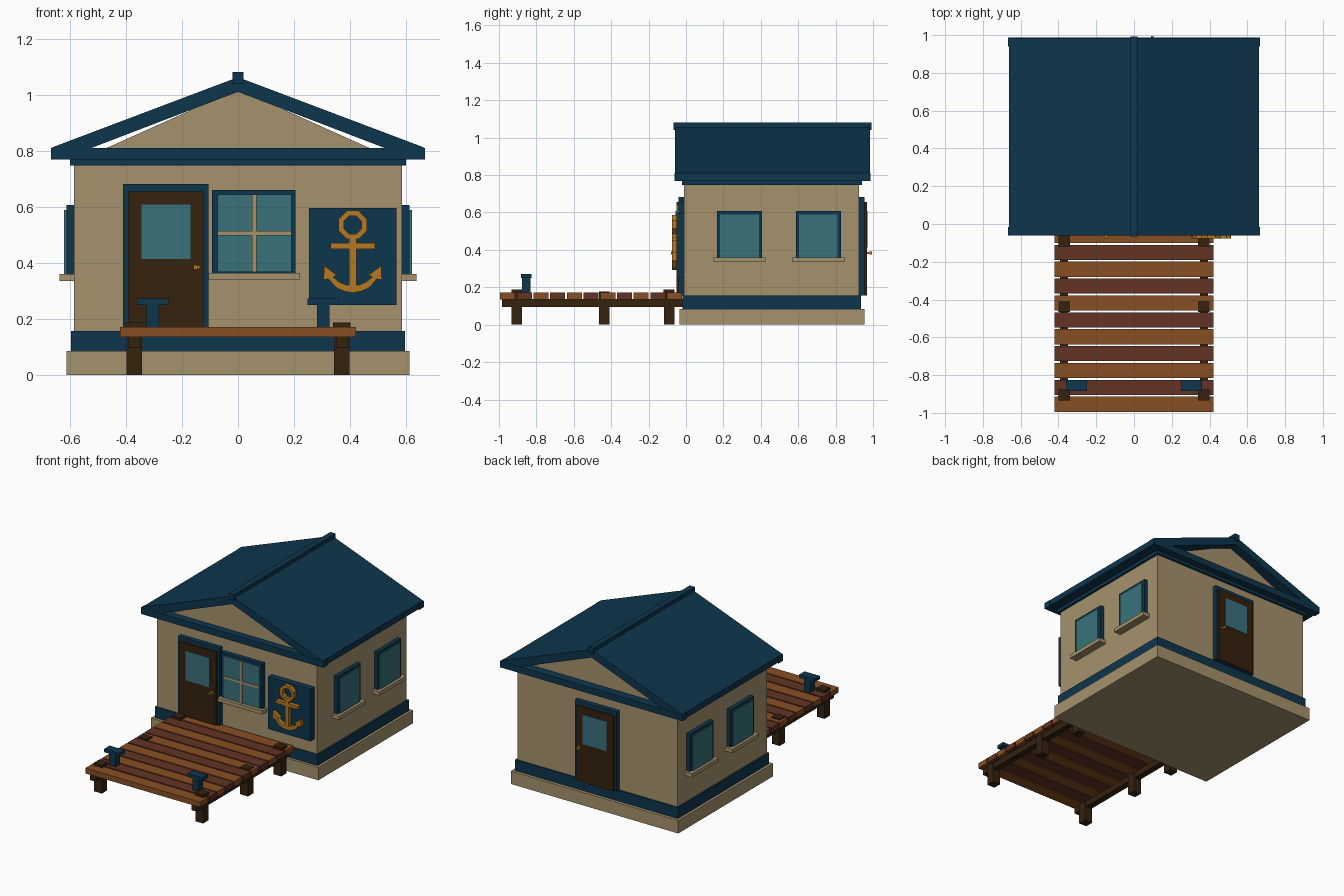
import bpy, bmesh, math

if "Cube" in bpy.data.objects:
    bpy.data.objects.remove(bpy.data.objects["Cube"])


def material(name, hex_code):
    srgb = [int(hex_code[i:i + 2], 16) / 255 for i in (0, 2, 4)]
    lin = [c / 12.92 if c <= 0.04045 else ((c + 0.055) / 1.055) ** 2.4 for c in srgb]
    m = bpy.data.materials.new(name)
    m.diffuse_color = (*lin, 1)
    m.use_nodes = True
    m.node_tree.nodes["Principled BSDF"].inputs["Base Color"].default_value = m.diffuse_color
    return m


TAN = material("sand plaster", "A6926D")
NAVY = material("navy paint", "0D364D")
GLASS = material("teal glass", "38727B")
DARK = material("dark timber", "35220F")
LIGHT = material("light plank", "884E22")
RED = material("red plank", "633324")
GOLD = material("gold", "B67820")


def finish(name, bm, mat):
    bmesh.ops.recalc_face_normals(bm, faces=bm.faces)
    me = bpy.data.meshes.new(name)
    bm.to_mesh(me)
    bm.free()
    me.materials.append(mat)
    ob = bpy.data.objects.new(name, me)
    bpy.context.collection.objects.link(ob)
    return ob


def box(name, mat, x, y, z):
    """Box from (min, max) ranges."""
    bm = bmesh.new()
    bmesh.ops.create_cube(bm, size=1)
    for v in bm.verts:
        v.co = [(r[0] + r[1]) / 2 + c * abs(r[1] - r[0]) for r, c in zip((x, y, z), v.co)]
    return finish(name, bm, mat)


def prism(name, mat, points, y0, y1):
    """Extrude an x-z outline along y."""
    bm = bmesh.new()
    face = bm.faces.new([bm.verts.new((x, y0, z)) for x, z in points])
    out = bmesh.ops.extrude_face_region(bm, geom=[face])
    for v in out["geom"]:
        if isinstance(v, bmesh.types.BMVert):
            v.co.y = y1
    return finish(name, bm, mat)


# House body
FRONT, BACK, SIDE = -0.01, 0.925, 0.585
box("foundation", TAN, (-0.612, 0.612), (-0.035, 0.955), (0, 0.085))
box("base_band", NAVY, (-0.595, 0.595), (-0.018, 0.935), (0.085, 0.157))
box("walls", TAN, (-SIDE, SIDE), (FRONT, BACK), (0.085, 0.78))
box("frieze", NAVY, (-0.6, 0.6), (-0.022, 0.94), (0.748, 0.77))

# Roof: eaves slab, gable core, two slopes, end beams and ridge cap
box("eaves_slab", NAVY, (-0.66, 0.66), (-0.055, 0.98), (0.77, 0.808))
prism("gable", TAN, [(-0.49, 0.8), (0.49, 0.8), (0, 1.02)], FRONT, BACK)
for s, side in ((-1, "left"), (1, "right")):
    prism("roof_slope_" + side, NAVY,
          [(0, 1.062), (s * 0.662, 0.812), (s * 0.662, 0.775), (s * 0.6, 0.78), (0, 1.01)],
          -0.06, 0.985)
for name, y in (("front", (-0.062, -0.015)), ("back", (0.94, 0.987))):
    box("eaves_beam_" + name, NAVY, (-0.667, 0.667), y, (0.768, 0.81))
box("ridge_cap", NAVY, (-0.019, 0.019), (-0.067, 0.992), (1.04, 1.08))


# Doors, front and back
def door(name, cx, wall, out):
    def y(a, b):
        return tuple(sorted((wall + out * a, wall + out * b)))
    box(name + "_door_frame", NAVY, (cx - 0.152, cx + 0.152), y(0, 0.03), (0.157, 0.682))
    box(name + "_door", DARK, (cx - 0.135, cx + 0.135), y(0, 0.042), (0.157, 0.655))
    box(name + "_door_glass", GLASS, (cx - 0.087, cx + 0.088), y(0.04, 0.046), (0.413, 0.608))
    box(name + "_door_plate", GOLD, (cx + 0.1, cx + 0.122), y(0.04, 0.058), (0.378, 0.39))
    box(name + "_door_knob", GOLD, (cx + 0.1, cx + 0.114), y(0.055, 0.07), (0.376, 0.392))


door("front", -0.258, FRONT, -1)
door("back", -0.01, BACK, 1)

# Front window with cross bars and sill
box("front_window_frame", NAVY, (-0.092, 0.205), (-0.04, FRONT), (0.36, 0.66))
box("front_window_glass", GLASS, (-0.073, 0.19), (-0.046, -0.03), (0.367, 0.643))
box("front_window_upright", TAN, (0.05, 0.066), (-0.052, -0.04), (0.367, 0.643))
box("front_window_crossbar", TAN, (-0.073, 0.19), (-0.052, -0.04), (0.498, 0.513))
box("front_window_sill", TAN, (-0.106, 0.22), (-0.062, FRONT), (0.339, 0.364))

# Side windows
for s in (-1, 1):
    for cy in (0.286, 0.708):
        def x(a, b):
            return tuple(sorted((s * a, s * b)))
        box("side_window_frame", NAVY, x(SIDE, 0.612), (cy - 0.121, cy + 0.121), (0.355, 0.607))
        box("side_window_glass", GLASS, x(0.6, 0.62), (cy - 0.103, cy + 0.103), (0.36, 0.588))
        box("side_window_sill", TAN, x(SIDE, 0.637), (cy - 0.14, cy + 0.14), (0.335, 0.36))

# Sign board with anchor
AX = 0.409
box("sign_board", NAVY, (0.254, 0.565), (-0.05, FRONT), (0.25, 0.595))
A0, A1 = -0.076, -0.048
box("anchor_shank", GOLD, (AX - 0.013, AX + 0.013), (A0, A1), (0.3, 0.492))
box("anchor_stock", GOLD, (AX - 0.08, AX + 0.08), (A0, A1), (0.449, 0.47))
half = [(0.03, 0.298), (0.06, 0.312), (0.086, 0.342), (0.104, 0.34), (0.102, 0.39),
        (0.056, 0.356), (0.07, 0.35), (0.05, 0.333), (0.025, 0.322)]
outline = ([(0, 0.293)] + half + [(0, 0.319)] + [(-x, z) for x, z in reversed(half)])
prism("anchor_arms", GOLD, [(AX + x, z) for x, z in outline], A0, A1)

# Anchor ring: octagonal band
bm = bmesh.new()
N = 8
rings = []
for r, y in ((0.055, A0), (0.034, A0), (0.034, A1), (0.055, A1)):
    rings.append([bm.verts.new((AX + r * math.cos(math.tau * (i + 0.5) / N), y,
                                0.535 + r * math.sin(math.tau * (i + 0.5) / N))) for i in range(N)])
for k in range(4):
    a, b = rings[k], rings[(k + 1) % 4]
    for i in range(N):
        j = (i + 1) % N
        bm.faces.new((a[i], a[j], b[j], b[i]))
finish("anchor_ring", bm, GOLD)

# Dock planks
for i in range(11):
    cy = -0.954 + i * 0.0893
    box("dock_plank", RED if i % 2 else LIGHT, (-0.42, 0.42), (cy - 0.04, cy + 0.04), (0.136, 0.171))

# Dock beams, posts and bollards
for s in (-1, 1):
    cx = s * 0.37
    box("dock_beam", DARK, (cx - 0.021, cx + 0.021), (-0.985, -0.015), (0.096, 0.137))
    for cy, top in ((-0.905, 0.188), (-0.437, 0.178), (-0.09, 0.188)):
        box("dock_post", DARK, (cx - 0.028, cx + 0.028), (cy - 0.028, cy + 0.028), (0, 0.16))
        box("dock_post_cap", DARK, (cx - 0.031, cx + 0.031), (cy - 0.029, cy + 0.029), (0.155, top))
    bx = s * 0.304
    box("bollard_stem", NAVY, (bx - 0.023, bx + 0.023), (-0.878, -0.832), (0.165, 0.255))
    box("bollard_head", NAVY, (bx - 0.056, bx + 0.056), (-0.883, -0.827), (0.25, 0.272))
